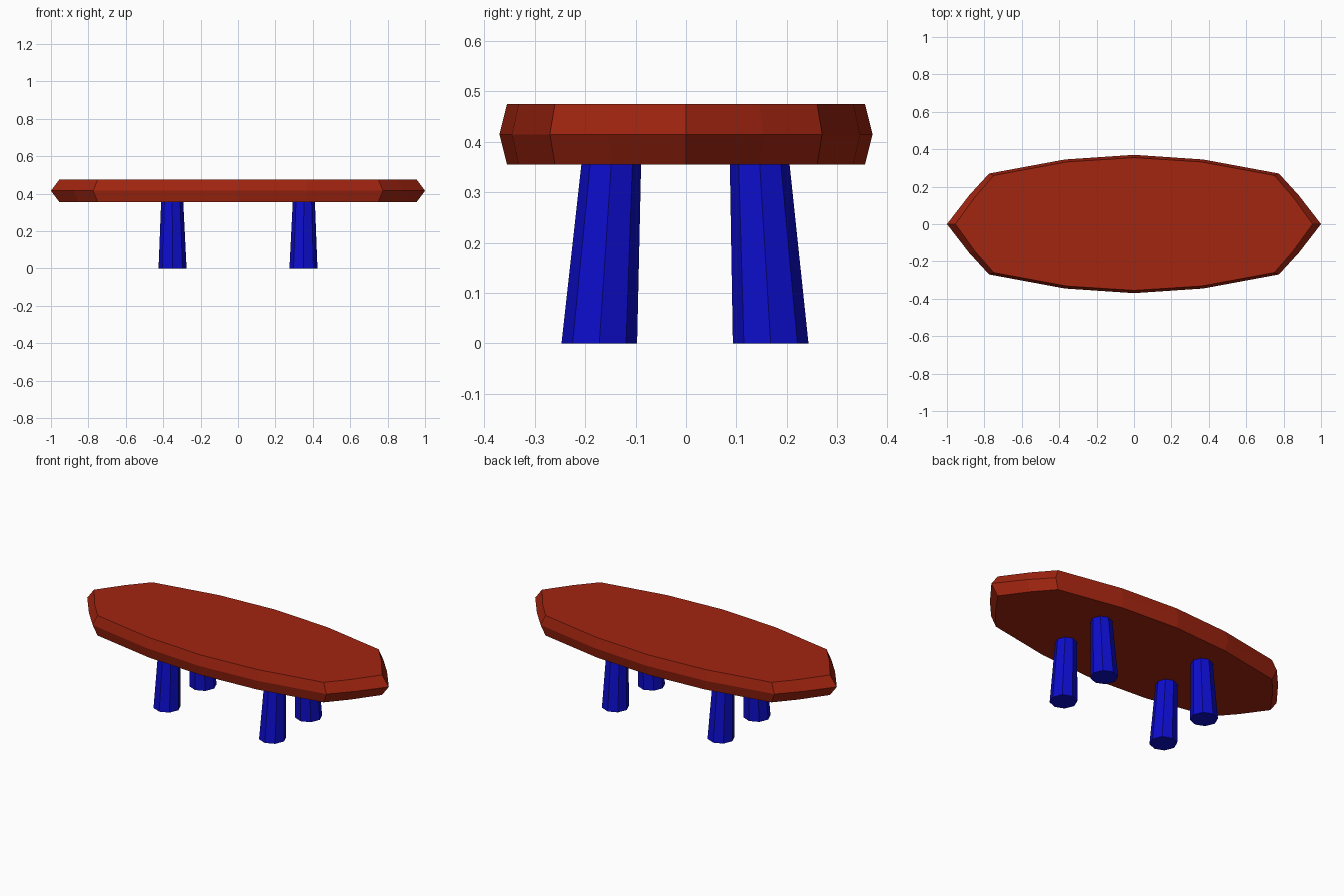
import bpy
import bmesh
import math
from mathutils import Vector

if "Cube" in bpy.data.objects:
    bpy.data.objects.remove(bpy.data.objects["Cube"], do_unlink=True)


def make_material(name, rgb):
    mat = bpy.data.materials.new(name)
    mat.use_nodes = True
    mat.diffuse_color = (*rgb, 1)
    mat.node_tree.nodes["Principled BSDF"].inputs["Base Color"].default_value = (*rgb, 1)
    return mat


def loft(name, rings, mat):
    """Join matching rings of points into a closed solid."""
    bm = bmesh.new()
    loops = [[bm.verts.new(p) for p in ring] for ring in rings]
    for low, high in zip(loops, loops[1:]):
        for i in range(len(low)):
            j = (i + 1) % len(low)
            bm.faces.new((low[i], low[j], high[j], high[i]))
    bm.faces.new(loops[0][::-1])
    bm.faces.new(loops[-1])
    bmesh.ops.recalc_face_normals(bm, faces=bm.faces[:])
    mesh = bpy.data.meshes.new(name)
    bm.to_mesh(mesh)
    bm.free()
    mesh.materials.append(mat)
    obj = bpy.data.objects.new(name, mesh)
    bpy.context.collection.objects.link(obj)
    return obj


def mirrored_ring(quarter, z):
    """Turn a quarter outline, from +x tip to +y middle, into a full ring."""
    half = quarter + [(-x, y) for x, y in quarter[-2::-1]]
    full = half + [(x, -y) for x, y in half[-2:0:-1]]
    return [Vector((x, y, z)) for x, y in full]


def circle(centre, radius, sides=8):
    return [Vector(centre) + Vector((radius * math.cos(a), radius * math.sin(a), 0))
            for a in (math.tau * i / sides for i in range(sides))]


red = make_material("brick red", (0.36, 0.018, 0.005))
blue = make_material("deep blue", (0.004, 0.004, 0.60))

# Table top: a wide middle edge with smaller faces above and below
edge = [(1.0, 0), (0.88, 0.155), (0.775, 0.27), (0.37, 0.345), (0, 0.37)]
face = [(0.955, 0), (0.85, 0.145), (0.75, 0.26), (0.36, 0.332), (0, 0.355)]
loft("table_top", [mirrored_ring(face, 0.355), mirrored_ring(edge, 0.415),
                   mirrored_ring(face, 0.475)], red)

# Four tapered legs, splayed towards the front and back
for side, sx in (("left", 1), ("right", -1)):
    for end, sy in (("front", -1), ("back", 1)):
        foot = (sx * 0.35, sy * 0.170 - 0.002, 0)
        head = (sx * 0.352, sy * 0.147 - 0.001, 0.36)
        loft(f"{end}_{side}_leg", [circle(foot, 0.075), circle(head, 0.059)], blue)
